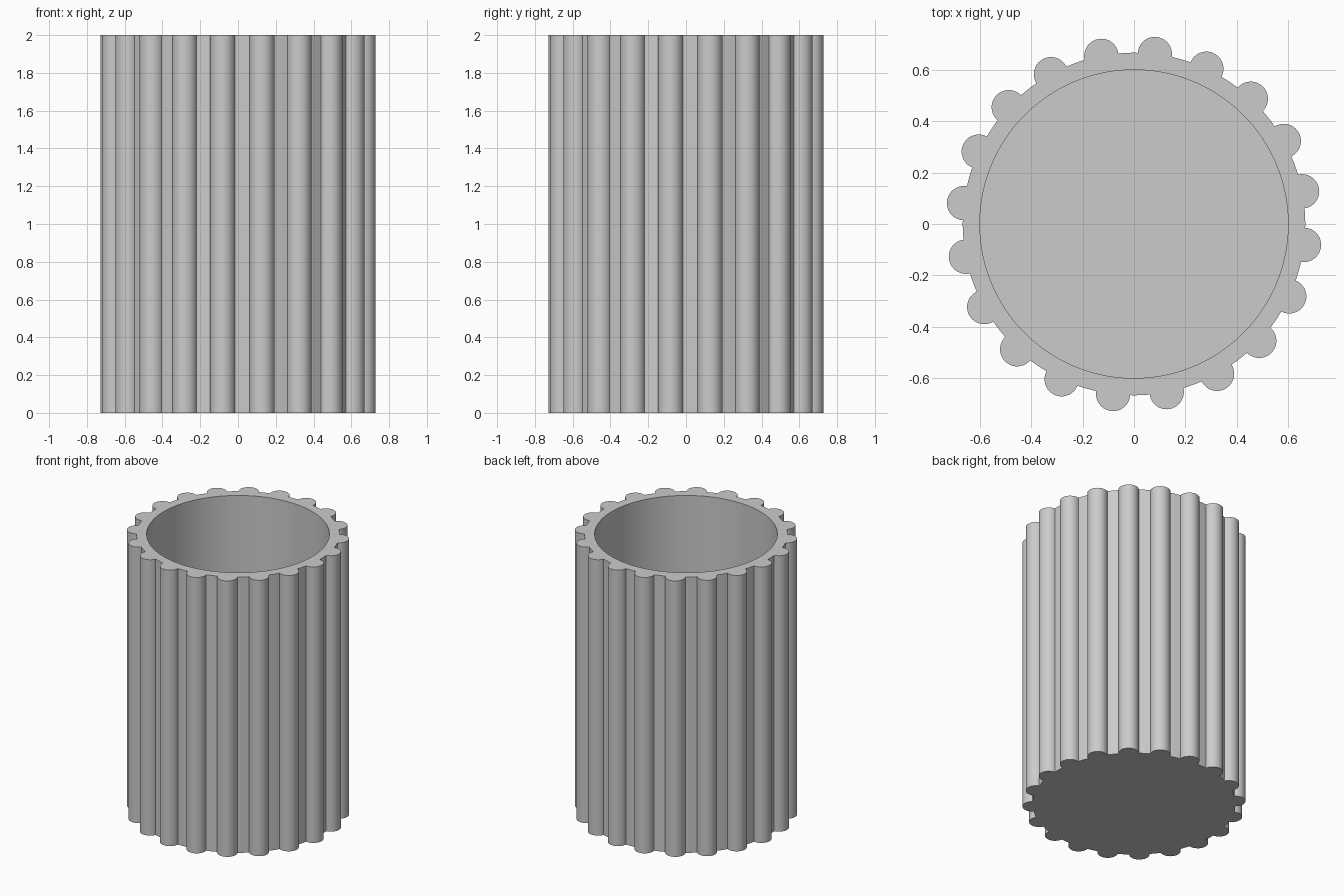
import bpy, bmesh
from math import sin, cos, asin, pi, radians, tau
from mathutils import Vector

if "Cube" in bpy.data.objects:
    bpy.data.objects.remove(bpy.data.objects["Cube"], do_unlink=True)

HEIGHT, FLOOR = 2.0, 0.067
CORE_R, INNER_R, RIB_R = 0.6667, 0.6, 0.0667
RIBS, FIRST = 20, radians(11)
RIB_STEPS, GAP_STEPS = 20, 3


def polar(radius, angle):
    return Vector((radius * cos(angle), radius * sin(angle), 0))


def ribbed_outline():
    """Round ribs centred on the core circle, joined by core arcs."""
    half = 2 * asin(RIB_R / (2 * CORE_R))
    sweep = pi / 2 + half / 2
    pitch = tau / RIBS
    points = []
    for i in range(RIBS):
        a = FIRST + i * pitch
        for k in range(RIB_STEPS + 1):
            t = -sweep + 2 * sweep * k / RIB_STEPS
            points.append(polar(CORE_R, a) + polar(RIB_R, a + t))
        for k in range(1, GAP_STEPS):
            points.append(polar(CORE_R, a + half + (pitch - 2 * half) * k / GAP_STEPS))
    return points


def ring(bm, points, z):
    return [bm.verts.new((p.x, p.y, z)) for p in points]


def skin(bm, lower, upper):
    for i in range(len(lower)):
        j = (i + 1) % len(lower)
        bm.faces.new((lower[i], lower[j], upper[j], upper[i]))


# Ribbed cup: outer wall, rim, bore and floor
outer = ribbed_outline()
inner = [p.normalized() * INNER_R for p in outer]
bm = bmesh.new()
rings = [ring(bm, outer, 0), ring(bm, outer, HEIGHT),
         ring(bm, inner, HEIGHT), ring(bm, inner, FLOOR)]
for lower, upper in zip(rings, rings[1:]):
    skin(bm, lower, upper)
bm.faces.new(rings[0][::-1])
bm.faces.new(rings[-1])
mesh = bpy.data.meshes.new("ribbed_cup")
bm.to_mesh(mesh)
bm.free()
cup = bpy.data.objects.new("ribbed_cup", mesh)
bpy.context.collection.objects.link(cup)

# Plain grey
grey = bpy.data.materials.new("light_grey")
grey.use_nodes = True
colour = (0.6, 0.6, 0.6, 1)
grey.diffuse_color = colour
grey.node_tree.nodes["Principled BSDF"].inputs["Base Color"].default_value = colour
mesh.materials.append(grey)

# Smooth walls with crisp rim and rib joints
bpy.ops.object.select_all(action="DESELECT")
cup.select_set(True)
bpy.context.view_layer.objects.active = cup
bpy.ops.object.shade_smooth_by_angle(angle=radians(30))
